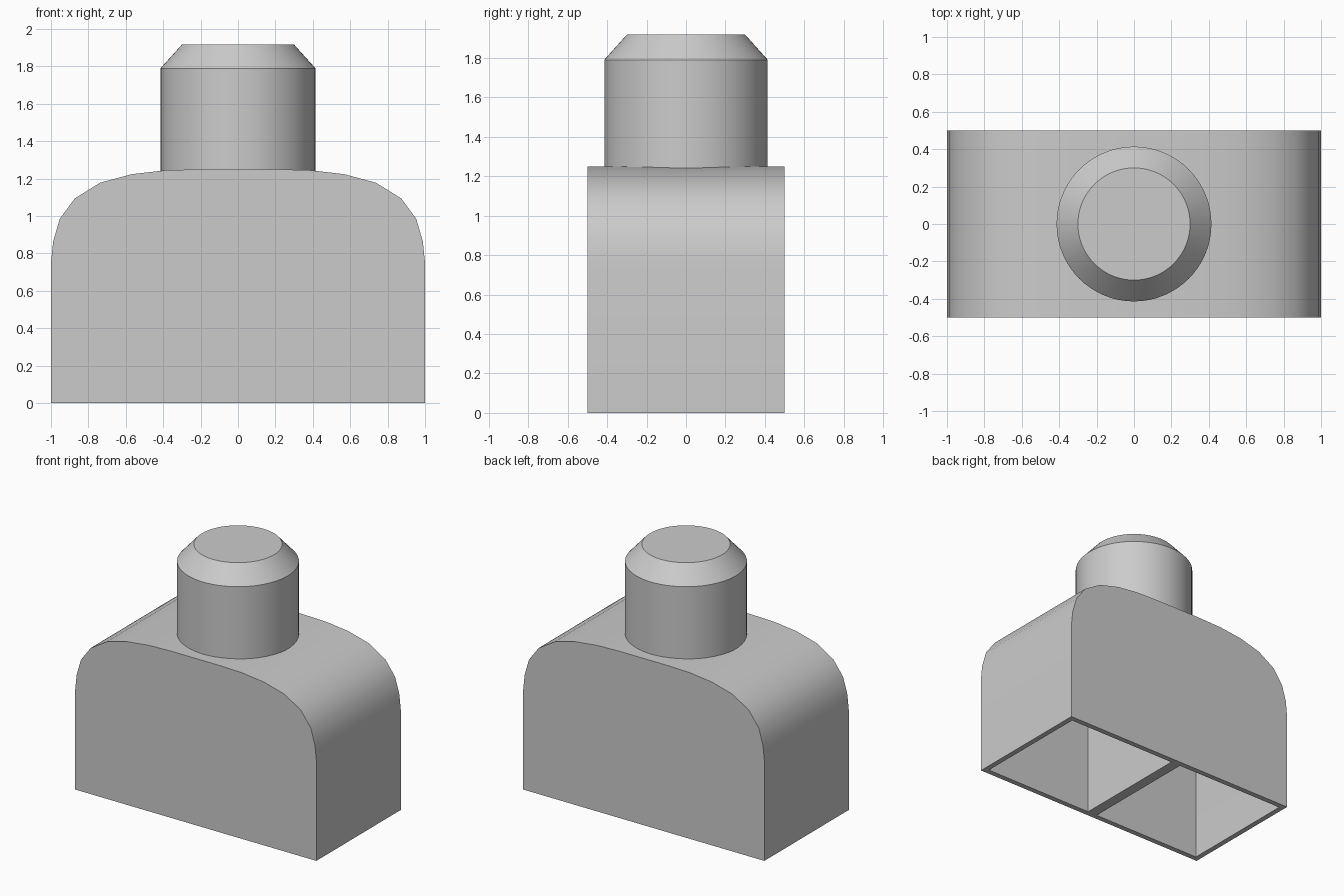
import bpy
import bmesh
import math

if "Cube" in bpy.data.objects:
    bpy.data.objects.remove(bpy.data.objects["Cube"], do_unlink=True)

WALL = 0.04
DEPTH = 0.5

grey = bpy.data.materials.new("plain grey")
grey.use_nodes = True
colour = (0.6, 0.6, 0.6, 1)
grey.diffuse_color = colour
grey.node_tree.nodes["Principled BSDF"].inputs["Base Color"].default_value = colour


def finish(name, bm):
    bmesh.ops.recalc_face_normals(bm, faces=bm.faces)
    mesh = bpy.data.meshes.new(name)
    bm.to_mesh(mesh)
    bm.free()
    mesh.materials.append(grey)
    obj = bpy.data.objects.new(name, mesh)
    bpy.context.collection.objects.link(obj)
    return obj


def prism(name, outline, half_depth):
    """Extrude an x-z outline along y."""
    bm = bmesh.new()
    face = bm.faces.new([bm.verts.new((x, -half_depth, z)) for x, z in outline])
    new = bmesh.ops.extrude_face_region(bm, geom=[face])["geom"]
    verts = [v for v in new if isinstance(v, bmesh.types.BMVert)]
    bmesh.ops.translate(bm, verts=verts, vec=(0, 2 * half_depth, 0))
    return finish(name, bm)


def smooth(obj, degrees):
    bpy.ops.object.select_all(action="DESELECT")
    obj.select_set(True)
    bpy.context.view_layer.objects.active = obj
    bpy.ops.object.shade_smooth_by_angle(angle=math.radians(degrees))


# Body: rounded arch, right half of the outline mirrored
arch = [(1, 0.75), (0.988, 0.865), (0.953, 0.985), (0.873, 1.094), (0.738, 1.178),
        (0.567, 1.224), (0.385, 1.245), (0.2, 1.25)]
half = [(1, 0)] + arch
body = prism("body_shell", half + [(-x, z) for x, z in reversed(half)], DEPTH)

# Two open pockets underneath, leaving thin walls and a central divider
inner = [(x * (1 - WALL), z - WALL) for x, z in arch]
pocket = [(WALL, -0.1), (1 - WALL, -0.1)] + inner + [(WALL, 1.25 - WALL)]
for side in (1, -1):
    cutter = prism("pocket_cutter", [(side * x, z) for x, z in pocket], DEPTH - WALL)
    cutter.hide_render = True
    cut = body.modifiers.new("pocket", "BOOLEAN")
    cut.operation = "DIFFERENCE"
    cut.solver = "EXACT"
    cut.object = cutter
    bpy.context.view_layer.objects.active = body
    bpy.ops.object.modifier_apply(modifier=cut.name)
    bpy.data.objects.remove(cutter, do_unlink=True)
smooth(body, 35)

# Knob: cylinder with a chamfered top, sunk slightly into the body
bm = bmesh.new()
SIDES = 64
rings = []
for radius, z in ((0.414, 1.22), (0.414, 1.79), (0.3, 1.917)):
    rings.append([bm.verts.new((radius * math.cos(a), radius * math.sin(a), z))
                  for a in (math.tau * i / SIDES for i in range(SIDES))])
for low, high in zip(rings, rings[1:]):
    for i in range(SIDES):
        j = (i + 1) % SIDES
        bm.faces.new((low[i], low[j], high[j], high[i]))
bm.faces.new(rings[0])
bm.faces.new(rings[-1])
smooth(finish("knob", bm), 30)
